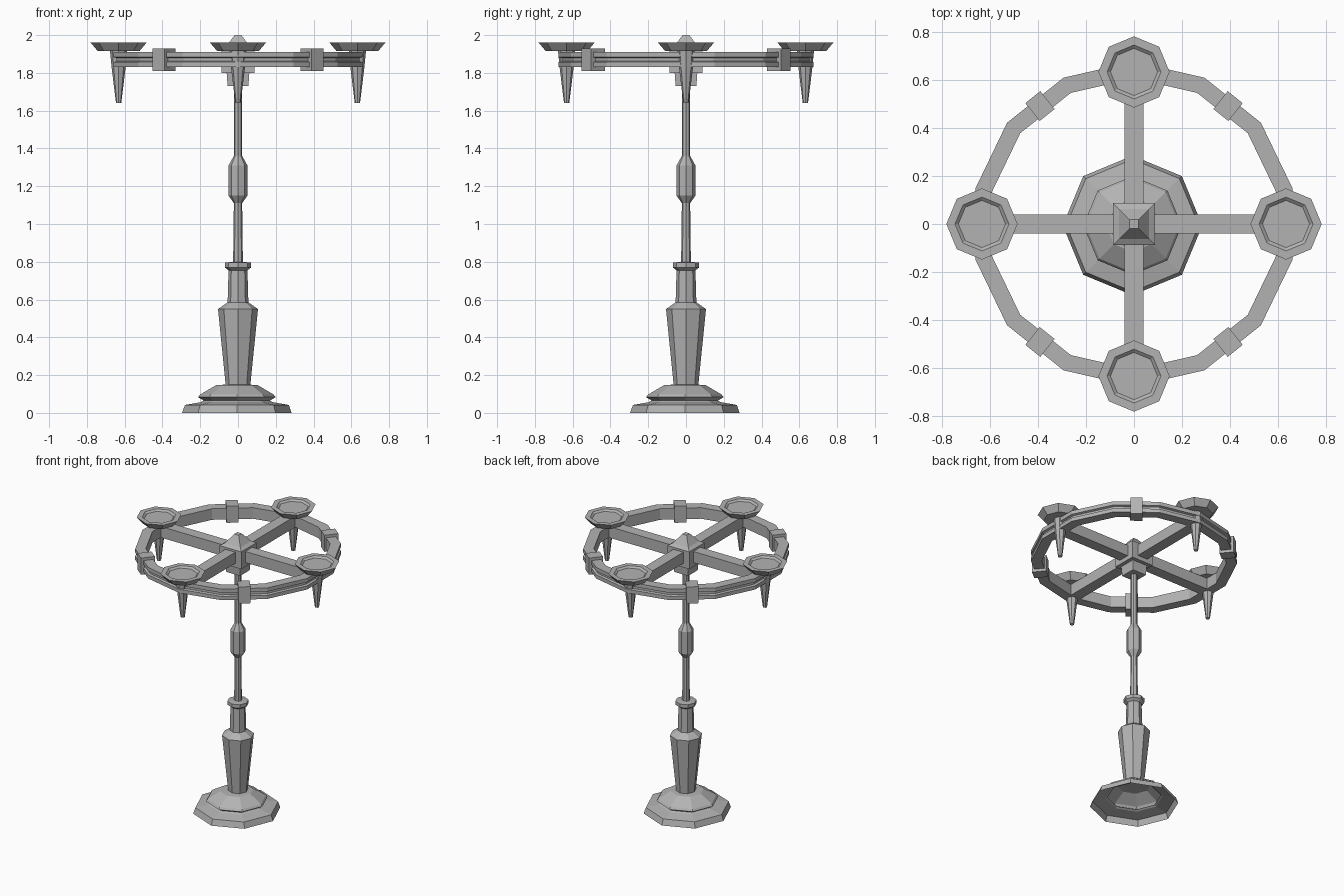
import bpy, bmesh, math
from mathutils import Matrix, Vector

cube = bpy.data.objects.get("Cube")
if cube:
    bpy.data.objects.remove(cube, do_unlink=True)

metal = bpy.data.materials.new("grey metal")
metal.use_nodes = True
grey = (0.45, 0.45, 0.45, 1)
metal.diffuse_color = grey
metal.node_tree.nodes["Principled BSDF"].inputs["Base Color"].default_value = grey


def finish(name, bm, outward=True):
    if outward:
        bmesh.ops.recalc_face_normals(bm, faces=bm.faces)
    mesh = bpy.data.meshes.new(name)
    bm.to_mesh(mesh)
    bm.free()
    mesh.materials.append(metal)
    obj = bpy.data.objects.new(name, mesh)
    bpy.context.collection.objects.link(obj)
    return obj


def lathe(name, profile, sides=8, turn=0, at=(0, 0), cap_bottom=True, cap_top=True, loop=False):
    """Faceted turned part from (radius, height) pairs listed bottom to top."""
    bm = bmesh.new()
    rings = []
    for r, z in profile:
        angles = [turn + math.tau * i / sides for i in range(sides)]
        rings.append([bm.verts.new((at[0] + r * math.cos(a), at[1] + r * math.sin(a), z))
                      for a in angles])
    pairs = list(zip(rings, rings[1:]))
    if loop:
        pairs.append((rings[-1], rings[0]))
    for low, high in pairs:
        for i in range(sides):
            j = (i + 1) % sides
            bm.faces.new((low[i], low[j], high[j], high[i]))
    if not loop:
        if cap_bottom:
            bm.faces.new(rings[0][::-1])
        if cap_top:
            bm.faces.new(rings[-1])
    return finish(name, bm, outward=loop)


def block(name, size, centre, angle=0):
    bm = bmesh.new()
    bmesh.ops.create_cube(bm, size=1, matrix=Matrix.Rotation(angle, 4, "Z")
                          @ Matrix.Translation(Vector(centre)) @ Matrix.Diagonal((*size, 1)))
    return finish(name, bm)


# Hollow stepped foot
lathe("foot", [(0.29, 0), (0.275, 0.042), (0.19, 0.057), (0.175, 0.065), (0.205, 0.083),
               (0.195, 0.097), (0.11, 0.147), (0.06, 0.15)], at=(-0.006, -0.006),
      cap_bottom=False)

# Tapered pedestal with sleeve and collar
lathe("pedestal", [(0.065, 0.145), (0.106, 0.55), (0.055, 0.585), (0.05, 0.755),
                   (0.07, 0.77), (0.07, 0.795), (0.025, 0.8)])

# Slender pole with a swollen grip
lathe("pole", [(0.026, 0.79), (0.022, 1.11), (0.05, 1.15), (0.05, 1.31),
               (0.022, 1.36), (0.022, 1.75)])

# Square hub with pyramid cap
root2 = math.sqrt(2)
hub = [(0.055, 1.73), (0.06, 1.8), (0.087, 1.8), (0.087, 1.925), (0.062, 1.94), (0.018, 2.0)]
lathe("hub", [(r * root2, z) for r, z in hub], sides=4, turn=math.pi / 4)

# Fourteen-sided hoop, grooved around the outside
lathe("hoop", [(0.605, 1.83), (0.675, 1.83), (0.675, 1.857), (0.66, 1.862), (0.66, 1.878),
               (0.675, 1.883), (0.675, 1.91), (0.605, 1.91)],
      sides=14, turn=math.pi / 2, loop=True)

# Clamps sit at the middle of four hoop sides
half_side = math.pi / 14
clamp_angle = math.pi / 2 - 3 * half_side
for i, a in enumerate((clamp_angle, math.pi - clamp_angle,
                       math.pi + clamp_angle, -clamp_angle)):
    block(f"clamp_{i + 1}", (0.095, 0.08, 0.12), (0.627, 0, 1.87), a)

# Spokes, cups and spikes
for side, a in zip(("left", "back", "right", "front"), (0, math.pi / 2, math.pi, -math.pi / 2)):
    block(f"{side}_spoke", (0.58, 0.08, 0.08), (0.345, 0, 1.87), a)
    spot = (0.632 * math.cos(a), 0.632 * math.sin(a))
    lathe(f"{side}_cup", [(0.11, 1.915), (0.148, 1.96), (0.112, 1.96), (0.098, 1.948)], at=spot)
    lathe(f"{side}_spike", [(0.014, 1.64), (0.036, 1.82), (0.046, 1.918)], at=spot)
